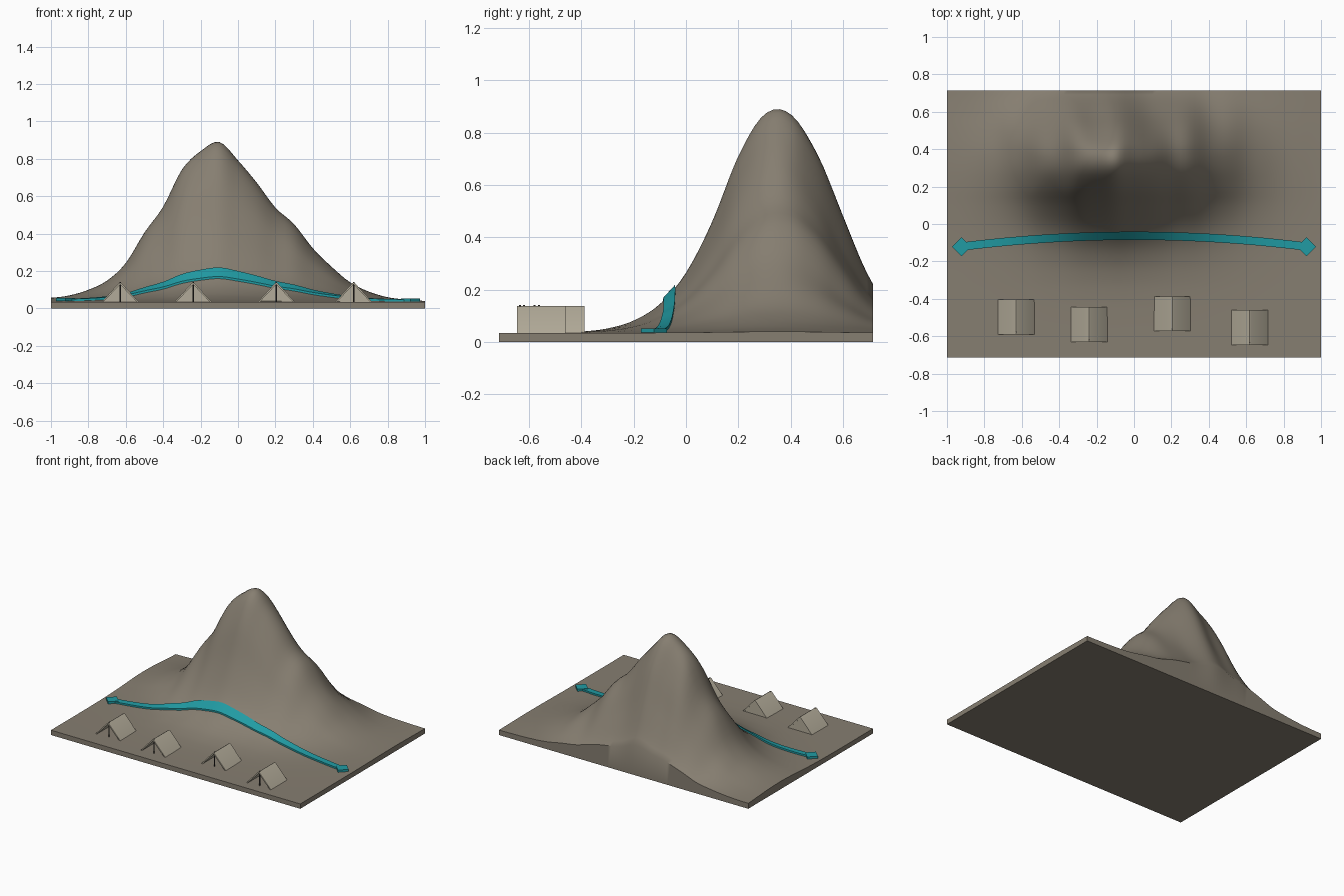
import bpy
import bmesh
import math
from mathutils import Vector, Matrix

if "Cube" in bpy.data.objects:
    bpy.data.objects.remove(bpy.data.objects["Cube"], do_unlink=True)


def material(name, rgb):
    mat = bpy.data.materials.new(name)
    mat.use_nodes = True
    mat.diffuse_color = (*rgb, 1)
    mat.node_tree.nodes["Principled BSDF"].inputs["Base Color"].default_value = (*rgb, 1)
    return mat


EARTH = material("earth brown", (0.24, 0.21, 0.165))
CANVAS = material("canvas beige", (0.45, 0.41, 0.32))
TEAL = material("trail teal", (0.015, 0.33, 0.37))
POLE = material("pole grey", (0.05, 0.045, 0.04))


def finish(bm, name, mat, smooth=None):
    bmesh.ops.recalc_face_normals(bm, faces=bm.faces)
    mesh = bpy.data.meshes.new(name)
    bm.to_mesh(mesh)
    bm.free()
    obj = bpy.data.objects.new(name, mesh)
    bpy.context.collection.objects.link(obj)
    mesh.materials.append(mat)
    if smooth:
        bpy.ops.object.select_all(action="DESELECT")
        obj.select_set(True)
        bpy.context.view_layer.objects.active = obj
        bpy.ops.object.shade_smooth_by_angle(angle=math.radians(smooth))
    return obj


# Mountain silhouettes, sampled at even steps across and along the slab
HALF_Y, GROUND, RISE, STEP = 0.715, 0.035, 0.865, 0.1
ACROSS = [.057, .07, .10, .15, .245, .41, .55, .75, .85, .90, .80,
          .68, .545, .455, .325, .225, .14, .09, .06, .047, .04]
ALONG = [.035, .035, .036, .04, .052, .082, .145, .265, .46,
         .71, .87, .87, .71, .46, .235, .11]


def sample(values, start, t):
    """Smooth interpolation through evenly spaced heights, as a 0..1 factor."""
    u = min(max((t - start) / STEP, 0), len(values) - 1.001)
    i = int(u)
    f = u - i
    a, b, c, d = (values[min(max(k, 0), len(values) - 1)] for k in range(i - 1, i + 3))
    z = b + 0.5 * f * (c - a + f * (2*a - 5*b + 4*c - d + f * (3*(b - c) + d - a)))
    return max(z - GROUND, 0) / RISE


def height(x, y):
    h = sample(ACROSS, -1, x) * sample(ALONG, -0.7, y)
    # Gullies on the back slope
    back = min(max((y - 0.38) / 0.2, 0), 1)
    gully = 1 + 0.06 * back * math.sin(20 * x + 5 * y)
    return GROUND + RISE * h * gully


# Terrain slab with the mountain
bm = bmesh.new()
bmesh.ops.create_grid(bm, x_segments=80, y_segments=60, size=1)
for v in bm.verts:
    v.co.y *= HALF_Y
    v.co.z = height(v.co.x, v.co.y)
rim = [e for e in bm.edges if e.is_boundary]
skirt = bmesh.ops.extrude_edge_only(bm, edges=rim)["geom"]
for v in skirt:
    if isinstance(v, bmesh.types.BMVert):
        v.co.z = 0
bmesh.ops.holes_fill(bm, edges=[e for e in bm.edges if e.is_boundary])
finish(bm, "mountain_terrain", EARTH, 40)


# Trail ribbon draped over the slope
def trail_y(x):
    return -0.063 - 0.068 * x * x


bm = bmesh.new()
rings = []
COUNT = 60
for i in range(COUNT + 1):
    x = -0.92 + 1.84 * i / COUNT
    ring = []
    for side, lift in ((-1, -.01), (1, -.01), (1, .012), (-1, .012)):
        y = trail_y(x) + side * 0.022
        ring.append(bm.verts.new((x, y, height(x, y) + lift)))
    rings.append(ring)
for a, b in zip(rings, rings[1:]):
    for k in range(4):
        n = (k + 1) % 4
        bm.faces.new((a[k], a[n], b[n], b[k]))
bm.faces.new(rings[0])
bm.faces.new(rings[-1])
finish(bm, "trail_ribbon", TEAL, 40)

# Diamond markers at both trail ends
for name, x in (("trail_marker_right", -0.922), ("trail_marker_left", 0.922)):
    bm = bmesh.new()
    spot = Vector((x, -0.122, height(x, -0.122) + 0.008))
    bmesh.ops.create_cube(bm, size=1, matrix=Matrix.Translation(spot)
                          @ Matrix.Rotation(math.radians(45), 4, "Z")
                          @ Matrix.Diagonal((0.071, 0.071, 0.016, 1)))
    finish(bm, name, TEAL)


def extrude_profile(name, points, y0, y1, mat, smooth=None):
    bm = bmesh.new()
    face = bm.faces.new([bm.verts.new((x, y0, z)) for x, z in points])
    new = bmesh.ops.extrude_face_region(bm, geom=[face])["geom"]
    for v in new:
        if isinstance(v, bmesh.types.BMVert):
            v.co.y = y1
    return finish(bm, name, mat, smooth)


# Tents: folded canvas roof, closed back, front pole
TENTS = [(-0.63, -0.497), (-0.24, -0.538), (0.205, -0.48), (0.618, -0.553)]
W, TOP, THICK, LENGTH = 0.098, 0.138, 0.007, 0.186
for n, (x, y) in enumerate(TENTS, 1):
    foot = GROUND
    front, rear = y - LENGTH / 2, y + LENGTH / 2
    roof = [(x - W, foot), (x - .008, TOP - .004), (x, TOP), (x + .008, TOP - .004),
            (x + W, foot), (x + W - THICK * 1.4, foot), (x, TOP - THICK * 1.4),
            (x - W + THICK * 1.4, foot)]
    extrude_profile(f"tent_{n}_roof", roof, front, rear, CANVAS, 35)
    wall = [(x - W + .005, foot), (x, TOP - .005), (x + W - .005, foot)]
    extrude_profile(f"tent_{n}_back_wall", wall, rear - .008, rear - .002, CANVAS)
    bm = bmesh.new()
    bmesh.ops.create_cone(bm, cap_ends=True, segments=8, radius1=.004, radius2=.004,
                          depth=TOP + .003 - foot,
                          matrix=Matrix.Translation((x, front + .012, (TOP + .003 + foot) / 2)))
    finish(bm, f"tent_{n}_pole", POLE, 50)
